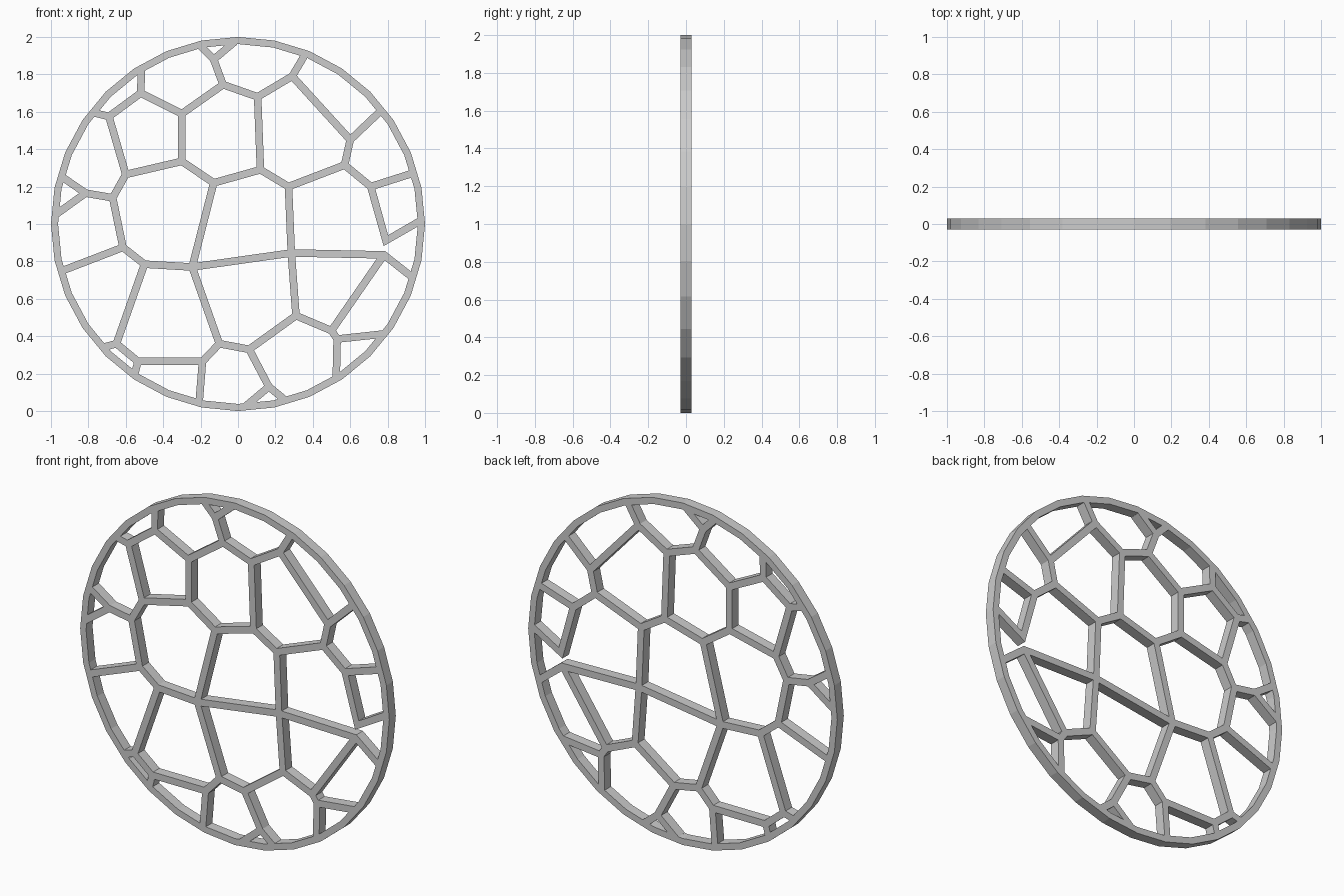
import bpy, bmesh, math
from mathutils import Vector

if "Cube" in bpy.data.objects:
    bpy.data.objects.remove(bpy.data.objects["Cube"])

HALF_DEPTH = 0.03
HALF_WIDTH = 0.02
SIDES = 32

# inner junctions of the lattice (x, z)
INNER = dict(
    A=(-0.13, 1.88), B=(-0.08, 1.745), C=(0.105, 1.68), D=(0.29, 1.79),
    E=(0.60, 1.45), F=(0.57, 1.315), G=(0.71, 1.20), H=(0.79, 0.91),
    I=(0.78, 0.835), J=(0.50, 0.43), K=(0.53, 0.385), L=(0.31, 0.51),
    M=(0.285, 0.845), N=(0.27, 1.20), O=(0.12, 1.29), P=(-0.13, 1.22),
    Q=(-0.30, 1.335), R=(-0.30, 1.59), S=(-0.52, 1.70), T=(-0.69, 1.575),
    U=(-0.60, 1.265), V=(-0.67, 1.14), W=(-0.815, 1.165), X=(-0.615, 0.875),
    Y=(-0.50, 0.785), Z=(-0.245, 0.77), a=(-0.10, 0.36), b=(0.06, 0.33),
    c=(0.165, 0.13), d=(-0.19, 0.265), e=(-0.535, 0.265), f=(-0.65, 0.36))

# where struts meet the rim, in degrees (keys r0, r1, ...)
RIM = [102, 91, 68.4, 38.4, 16.2, 1, -17, -37.1, -57.4, -87.6,
       -75, -102.3, -124.5, -137.5, -165.1, 177, 165, 122, 142.4]

PATHS = ["r0 A r1", "A B C D r2", "D E r3", "E F G r4", "G H r5", "F N O C",
         "N M I r6", "I J K r7", "K r8", "J L M Z Y X V U T r18",
         "L b c r9", "c r10", "b a d e f r13", "d r11", "e r12", "a Z P O",
         "P Q R S T", "S r17", "R B", "Q U", "V W r15", "W r16", "X r14", "f Y"]

nodes = {k: Vector(p) for k, p in INNER.items()}
for i, deg in enumerate(RIM):
    t = math.radians(deg)
    nodes[f"r{i}"] = Vector((0.975 * math.cos(t), 1 + 0.975 * math.sin(t)))

links, struts = {k: [] for k in nodes}, []
for path in PATHS:
    keys = path.split()
    for p, q in zip(keys, keys[1:]):
        links[p].append(q)
        links[q].append(p)
        struts.append((p, q))


def finish(bm, name):
    """Thicken flat faces along y and make the object."""
    res = bmesh.ops.extrude_face_region(bm, geom=bm.faces[:])
    for v in res["geom"]:
        if isinstance(v, bmesh.types.BMVert):
            v.co.y = HALF_DEPTH
    bmesh.ops.recalc_face_normals(bm, faces=bm.faces[:])
    me = bpy.data.meshes.new(name)
    bm.to_mesh(me)
    bm.free()
    ob = bpy.data.objects.new(name, me)
    bpy.context.collection.objects.link(ob)


# lattice: mitred struts sharing corners at each junction
bm = bmesh.new()


def vert(p):
    return bm.verts.new((p.x, -HALF_DEPTH, p.y))


left, right, centre = {}, {}, {}
for k, p in nodes.items():
    def heading(q):
        d = nodes[q] - p
        return math.atan2(d.y, d.x)
    order = sorted(links[k], key=heading)
    centre[k] = vert(p)
    for i, q in enumerate(order):
        s = order[(i + 1) % len(order)]
        d1, d2 = (nodes[q] - p).normalized(), (nodes[s] - p).normalized()
        side = Vector((-d1.y, d1.x)) * HALF_WIDTH
        if q == s:
            left[k, q], right[k, q] = vert(p + side), vert(p - side)
            continue
        cross = d1.x * d2.y - d1.y * d2.x
        off = (d1 + d2) * (HALF_WIDTH / cross) if abs(cross) > 0.02 else side
        # blunt the outer tip of sharp bends
        if cross < 0 and off.length > 0.03:
            off *= 0.03 / off.length
        left[k, q] = right[k, s] = vert(p + off)

for p, q in struts:
    bm.faces.new((right[p, q], left[q, p], centre[q],
                  right[q, p], left[p, q], centre[p]))
finish(bm, "lattice")

# faceted outer rim
bm = bmesh.new()
loops = []
for r in (1.0, 0.962):
    loops.append([bm.verts.new((r * math.cos(t), -HALF_DEPTH, 1 + r * math.sin(t)))
                  for t in (2 * math.pi * i / SIDES for i in range(SIDES))])
for i in range(SIDES):
    j = (i + 1) % SIDES
    bm.faces.new((loops[0][i], loops[0][j], loops[1][j], loops[1][i]))
finish(bm, "outer_rim")
